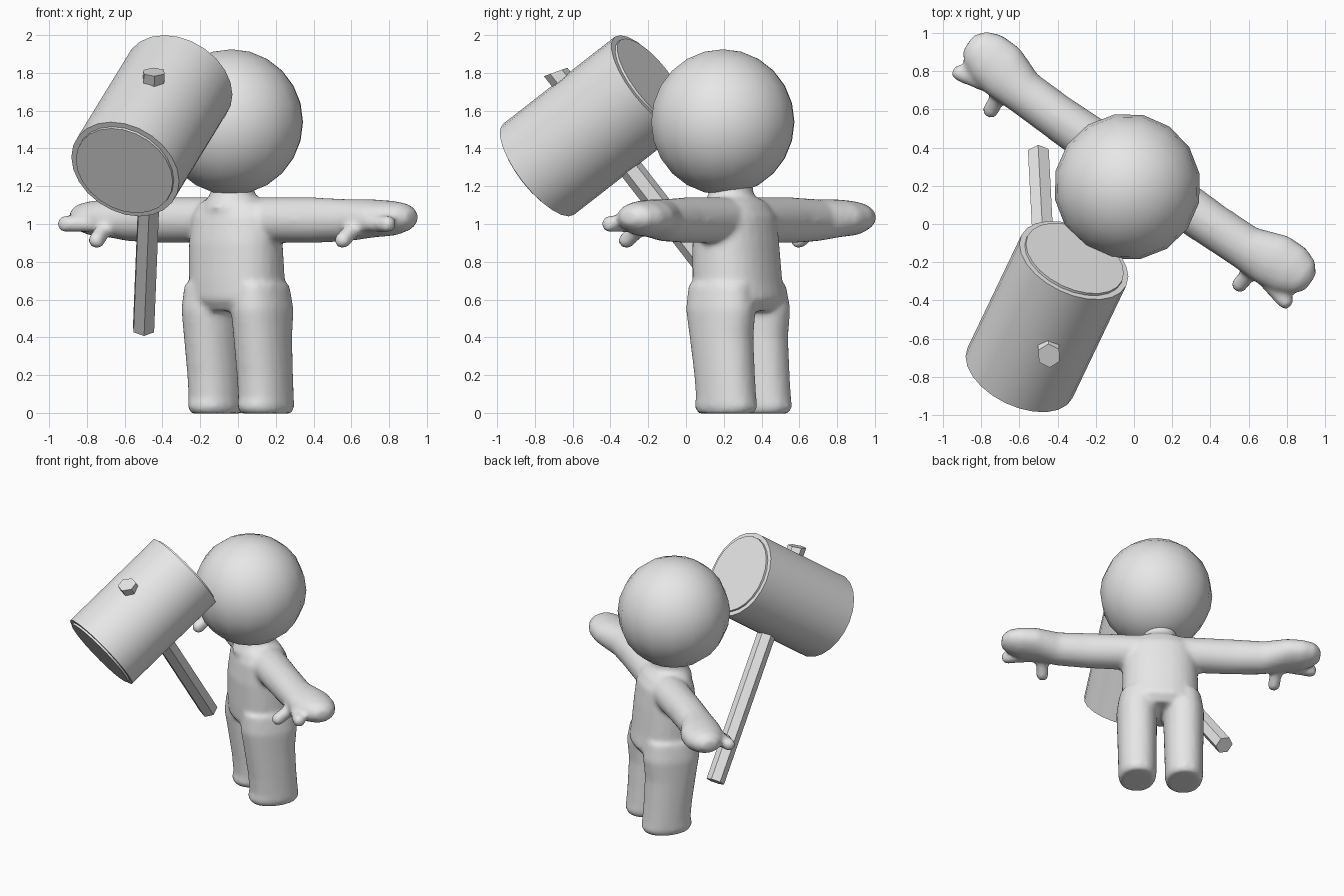
import bpy, bmesh, math
from mathutils import Vector, Matrix

if "Cube" in bpy.data.objects:
    bpy.data.objects.remove(bpy.data.objects["Cube"])

grey = bpy.data.materials.new("plain_grey")
grey.diffuse_color = (0.8, 0.8, 0.8, 1)
grey.use_nodes = True
grey.node_tree.nodes["Principled BSDF"].inputs["Base Color"].default_value = grey.diffuse_color


def make(name, bm, matrix=Matrix()):
    bmesh.ops.recalc_face_normals(bm, faces=bm.faces)
    me = bpy.data.meshes.new(name)
    bm.to_mesh(me)
    bm.free()
    me.materials.append(grey)
    ob = bpy.data.objects.new(name, me)
    ob.matrix_world = matrix
    bpy.context.collection.objects.link(ob)
    return ob


def smooth(ob, degrees):
    bpy.ops.object.select_all(action='DESELECT')
    ob.select_set(True)
    bpy.context.view_layer.objects.active = ob
    bpy.ops.object.shade_smooth_by_angle(angle=math.radians(degrees))


def squash(v, p):
    return math.copysign(abs(v) ** p, v)


def loft(bm, rings, axis, p=1.0, n=28):
    """Closed tube through (centre, half width, half height) rings."""
    loops = []
    for c, a, b in rings:
        loop = []
        for i in range(n):
            t = 2 * math.pi * i / n
            s, h = a * squash(math.cos(t), p), b * squash(math.sin(t), p)
            off = Vector((s, h, 0)) if axis == 'Z' else Vector((0, s, h))
            loop.append(bm.verts.new(Vector(c) + off))
        loops.append(loop)
    for l, m in zip(loops, loops[1:]):
        for i in range(n):
            j = (i + 1) % n
            bm.faces.new((l[i], l[j], m[j], m[i]))
    bm.faces.new(loops[0][::-1])
    bm.faces.new(loops[-1])


def finger(bm, start, end, r):
    for k in range(7):
        pos = Vector(start).lerp(Vector(end), k / 6)
        bmesh.ops.create_uvsphere(bm, u_segments=12, v_segments=8, radius=r,
                                  matrix=Matrix.Translation(pos))


# Figure frame: local x runs along the arms, local -y is the figure's front
figure = Matrix.Translation((0, 0.28, 0)) @ Matrix.Rotation(math.radians(-35), 4, 'Z')

# Body: torso, neck, legs, arms and mitten hands blended into one skin
bm = bmesh.new()
torso = [(.54, .0, .2, .17), (.6, .0, .262, .215), (.7, -.01, .262, .21),
         (.9, -.02, .258, .2), (1.04, -.02, .25, .18), (1.11, -.025, .2, .145),
         (1.14, -.03, .14, .11)]
loft(bm, [((0, y, z), a, b) for z, y, a, b in torso], 'Z', .88)
neck = [(1.08, .16), (1.14, .13), (1.17, .115), (1.26, .115)]
loft(bm, [((0, -.05, z), r, r) for z, r in neck], 'Z')
leg = [(-.004, .03, .115, .155), (.03, .028, .13, .178), (.08, .03, .13, .168),
       (.2, .02, .132, .168), (.4, .0, .136, .178), (.55, -.005, .14, .198),
       (.68, -.01, .12, .18)]
arm = [(.05, 0, 1.02, .13, .12), (.5, 0, 1.02, .118, .12), (.7, .005, 1.02, .118, .112),
       (.86, .035, 1.03, .148, .1), (.97, .045, 1.03, .14, .092),
       (1.05, .05, 1.035, .105, .072), (1.095, .05, 1.035, .05, .035)]
for side in (-1, 1):
    loft(bm, [((side * .16, y, z), a, b) for z, y, a, b in leg], 'Z', .92)
    loft(bm, [((side * x, y, z), a, b) for x, y, z, a, b in arm], 'X')
    finger(bm, (side * .84, -.06, 1.0), (side * 1.04, -.105, 1.0), .046)
    finger(bm, (side * .81, -.05, 1.0), (side * .795, -.17, .913), .045)
body = make("body", bm, figure)
remesh = body.modifiers.new("blend", 'REMESH')
remesh.mode = 'VOXEL'
remesh.voxel_size = 0.017
remesh.use_smooth_shade = True
relax = body.modifiers.new("relax", 'SMOOTH')
relax.factor = 0.5
relax.iterations = 6

# Head
bm = bmesh.new()
bmesh.ops.create_uvsphere(bm, u_segments=16, v_segments=12, radius=.385)
head = make("head", bm, Matrix.Translation((-.035, .195, 1.54)) @ Matrix.Rotation(math.radians(-35), 4, 'Z'))
smooth(head, 60)

# Mallet head: drum with a slightly raised disc on each end
front, back = Vector((-.597, -.78, 1.29)), Vector((-.315, -.19, 1.75))
axis = back - front
bm = bmesh.new()
bmesh.ops.create_cone(bm, cap_ends=True, segments=24, radius1=.305, radius2=.305,
                      depth=axis.length)
caps = [f for f in bm.faces if len(f.verts) > 4]
bmesh.ops.inset_individual(bm, faces=caps, thickness=.03, depth=0)
bmesh.ops.inset_individual(bm, faces=caps, thickness=.001, depth=.014)
drum = make("mallet_head", bm, Matrix.Translation((front + back) / 2)
            @ axis.to_track_quat('Z', 'Y').to_matrix().to_4x4())
smooth(drum, 30)

# Mallet handle: six-sided bar through the drum, its top cut at a slant
low, high = Vector((-.5, .365, .446)), Vector((-.445, -.69, 1.805))
rod = high - low
bm = bmesh.new()
bmesh.ops.create_cone(bm, cap_ends=True, segments=6, radius1=.063, radius2=.063,
                      depth=rod.length, matrix=Matrix.Translation((low + high) / 2)
                      @ rod.to_track_quat('Z', 'Y').to_matrix().to_4x4())
slant, along = Vector((0, -.34, .94)), rod.normalized()
for v in bm.verts:
    if v.co.z > 1.3:
        v.co -= along * ((v.co - high).dot(slant) / along.dot(slant))
make("mallet_handle", bm)
